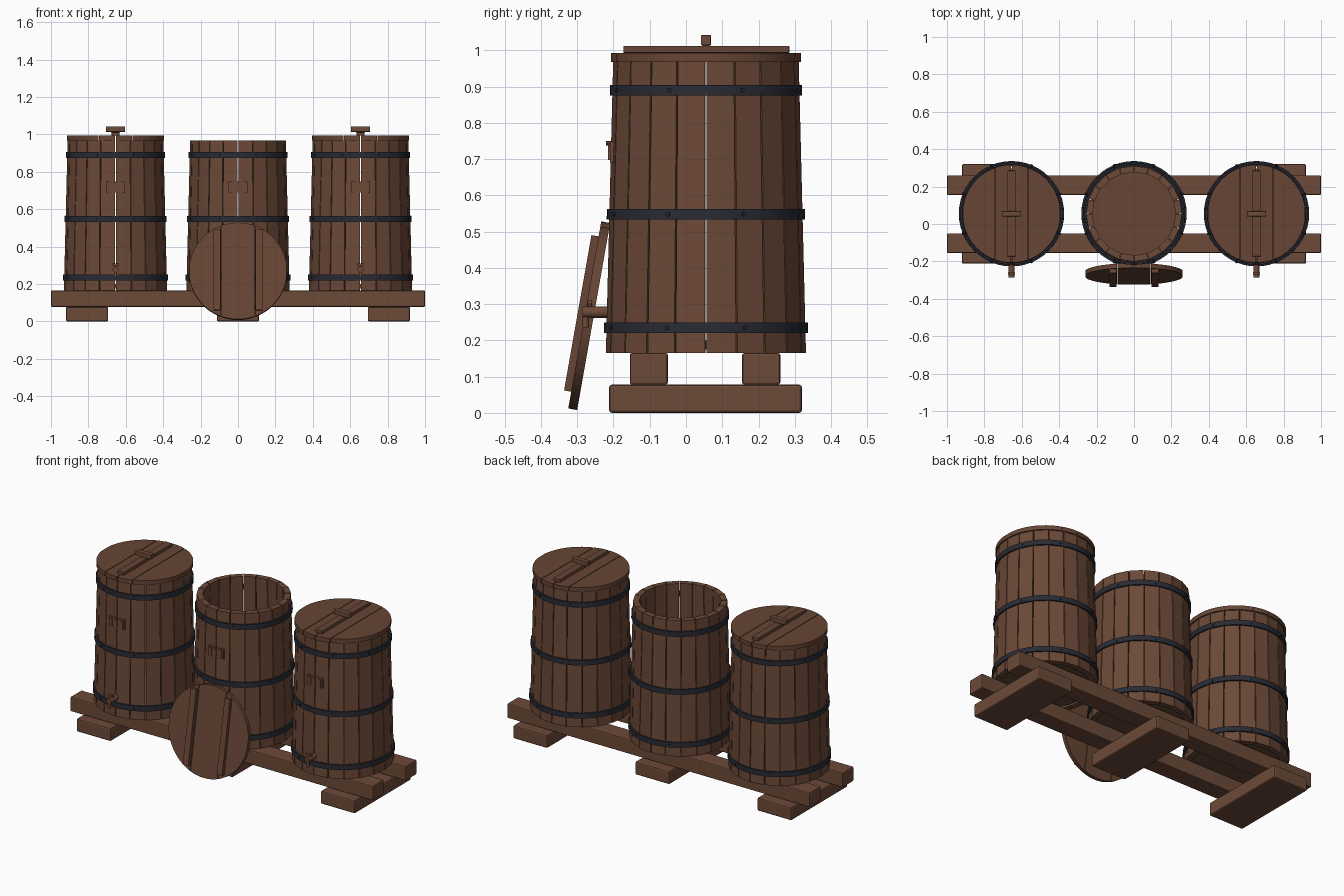
import bpy, bmesh
from math import sin, cos, pi, radians, sqrt, asin
from mathutils import Matrix, Vector

cube = bpy.data.objects.get("Cube")
if cube:
    bpy.data.objects.remove(cube, do_unlink=True)


def material(name, rgb):
    m = bpy.data.materials.new(name)
    m.use_nodes = True
    color = (*rgb, 1)
    m.diffuse_color = color
    m.node_tree.nodes["Principled BSDF"].inputs["Base Color"].default_value = color
    return m


wood = material("brown wood", (0.15, 0.067, 0.039))
lid_wood = material("lid wood", (0.135, 0.06, 0.035))
iron = material("dark iron", (0.022, 0.024, 0.034))


def finish(name, bm, mat, loc=(0, 0, 0), rot=(0, 0, 0), bevel=0, smooth=False):
    bmesh.ops.recalc_face_normals(bm, faces=bm.faces)
    mesh = bpy.data.meshes.new(name)
    bm.to_mesh(mesh)
    bm.free()
    mesh.materials.append(mat)
    ob = bpy.data.objects.new(name, mesh)
    bpy.context.collection.objects.link(ob)
    ob.location, ob.rotation_euler = loc, rot
    if bevel:
        mod = ob.modifiers.new("soft edges", "BEVEL")
        mod.width, mod.segments = bevel, 2
    if smooth:
        bpy.ops.object.select_all(action="DESELECT")
        ob.select_set(True)
        bpy.context.view_layer.objects.active = ob
        bpy.ops.object.shade_smooth_by_angle(angle=radians(35))
    return ob


def add_box(bm, x, y, z):
    """Box from three (low, high) ranges."""
    size = [b - a for a, b in (x, y, z)]
    mid = [(a + b) / 2 for a, b in (x, y, z)]
    bmesh.ops.create_cube(bm, size=1, matrix=Matrix.Translation(mid) @ Matrix.Diagonal((*size, 1)))


def add_rod(bm, a, b, r, sides=12):
    a, b = Vector(a), Vector(b)
    turn = (b - a).to_track_quat("Z", "Y").to_matrix().to_4x4()
    bmesh.ops.create_cone(bm, cap_ends=True, segments=sides, radius1=r, radius2=r,
                          depth=(b - a).length, matrix=Matrix.Translation((a + b) / 2) @ turn)


def add_prism(bm, bottom, top):
    """Close two matching outlines into a solid."""
    lo = [bm.verts.new(p) for p in bottom]
    hi = [bm.verts.new(p) for p in top]
    bm.faces.new(lo)
    bm.faces.new(hi)
    for i in range(len(lo)):
        j = (i + 1) % len(lo)
        bm.faces.new((lo[i], lo[j], hi[j], hi[i]))


BOTTOM, TOP, STAVES, WALL = 0.165, 0.968, 20, 0.034
LID_R, LID_H = 0.262, 0.025


def radius(z):
    """Outer radius of the tapered barrel at a height."""
    return 0.276 - 0.02 * (z - BOTTOM) / (TOP - BOTTOM)


def staves(loc):
    bm = bmesh.new()
    step = 2 * pi / STAVES
    for i in range(STAVES):
        a, b = (i + 0.025) * step, (i + 0.975) * step

        def outline(z):
            r = radius(z)
            return [(q * cos(t), q * sin(t), z)
                    for q, t in ((r, a), (r, b), (r - WALL, b), (r - WALL, a))]
        add_prism(bm, outline(BOTTOM), outline(TOP))
    finish("barrel_staves", bm, wood, loc)


def hoop(z, loc):
    bm = bmesh.new()
    n, h = 48, 0.015
    rings = []
    for dz, out in ((-h, -0.004), (-h, 0.007), (h, 0.007), (h, -0.004)):
        r = radius(z + dz) + out
        rings.append([bm.verts.new((r * cos(2 * pi * i / n), r * sin(2 * pi * i / n), z + dz))
                      for i in range(n)])
    for k in range(4):
        p, q = rings[k], rings[(k + 1) % 4]
        for i in range(n):
            j = (i + 1) % n
            bm.faces.new((p[i], p[j], q[j], q[i]))
    finish("barrel_hoop", bm, iron, loc, smooth=True)
    # Rivets around the hoop
    bm = bmesh.new()
    for k in range(8):
        t = (k + 0.5) * pi / 4
        d, r = Vector((cos(t), sin(t), 0)), radius(z) + 0.005
        add_rod(bm, d * r + Vector((0, 0, z)), d * (r + 0.006) + Vector((0, 0, z)), 0.006, 8)
    finish("hoop_rivets", bm, iron, loc)


def lid(name, seams, loc, rot=(0, 0, 0)):
    """Round lid cut into planks along y."""
    bm = bmesh.new()
    cuts = [-LID_R, *seams, LID_R]
    gap = 0.002
    for x0, x1 in zip(cuts, cuts[1:]):
        a = asin(max(-1, (x0 + gap) / LID_R))
        b = asin(min(1, (x1 - gap) / LID_R))
        arc = [a + (b - a) * i / 14 for i in range(15)]
        pts = [(LID_R * sin(t), LID_R * cos(t)) for t in arc]
        pts += [(x, -y) for x, y in reversed(pts)]
        add_prism(bm, [(x, y, -LID_H / 2) for x, y in pts], [(x, y, LID_H / 2) for x, y in pts])
    finish(name, bm, lid_wood, loc, rot)


def latch(loc):
    """Small framed plate on the barrel front."""
    bm = bmesh.new()
    face = -radius(0.72)
    add_box(bm, (-0.05, 0.05), (face - 0.003, face + 0.02), (0.69, 0.748))
    for x in (-0.034, 0, 0.034):
        w = 0.008 if x else 0.005
        add_box(bm, (x - w, x + w), (face - 0.008, face), (0.698, 0.74))
    add_rod(bm, (0, face - 0.014, 0.744), (0, face, 0.744), 0.006, 8)
    finish("front_latch", bm, wood, loc)


def tap(loc):
    bm = bmesh.new()
    add_rod(bm, (0, -0.34, 0.278), (0, -0.24, 0.278), 0.016)
    add_rod(bm, (0, -0.332, 0.235), (0, -0.332, 0.278), 0.009)
    add_rod(bm, (0, -0.32, 0.28), (0, -0.32, 0.305), 0.006, 8)
    add_box(bm, (-0.018, 0.018), (-0.326, -0.314), (0.3, 0.31))
    finish("barrel_tap", bm, wood, loc, smooth=True)


def lid_handle(loc):
    bm = bmesh.new()
    add_box(bm, (-0.021, 0.021), (-0.228, 0.23), (0.993, 1.012))
    finish("lid_strip", bm, lid_wood, loc, bevel=0.002)
    bm = bmesh.new()
    add_box(bm, (-0.024, 0.024), (-0.01, 0.01), (1.01, 1.022))
    add_box(bm, (-0.052, 0.052), (-0.014, 0.014), (1.014, 1.042))
    finish("lid_grip", bm, wood, loc, bevel=0.003)


# Barrels
for side in (-1, 0, 1):
    base = (0.655 * side, 0.055, 0)
    staves(base)
    for z in (0.235, 0.548, 0.89):
        hoop(z, base)
    bm = bmesh.new()
    add_rod(bm, (0, 0, 0.175), (0, 0, 0.2), 0.241, 40)
    finish("barrel_floor", bm, lid_wood, base, smooth=True)
    latch(base)
    if side:
        tap(base)
        lid("barrel_lid", (-0.09, 0, 0.09), (base[0], base[1], TOP + LID_H / 2))
        lid_handle(base)

# Lid leaning against the middle barrel
lean_loc, lean_rot = (0, -0.267, 0.268), (radians(80), 0, 0)
lid("leaning_lid", (-0.09, 0.09), lean_loc, lean_rot)
bm = bmesh.new()
for s in (-1, 1):
    add_box(bm, sorted((s * 0.094, s * 0.13)), (-0.215, 0.22), (LID_H / 2, LID_H / 2 + 0.02))
finish("leaning_lid_battens", bm, lid_wood, lean_loc, lean_rot)

# Stand
for y in (-0.155, 0.155):
    bm = bmesh.new()
    add_box(bm, (-1, 1), (y, y + 0.105), (0.078, BOTTOM))
    finish("stand_beam", bm, wood, bevel=0.006)
for x in (-0.807, 0, 0.807):
    bm = bmesh.new()
    add_box(bm, (x - 0.113, x + 0.113), (-0.212, 0.32), (0, 0.078))
    finish("stand_foot", bm, wood, bevel=0.008)
